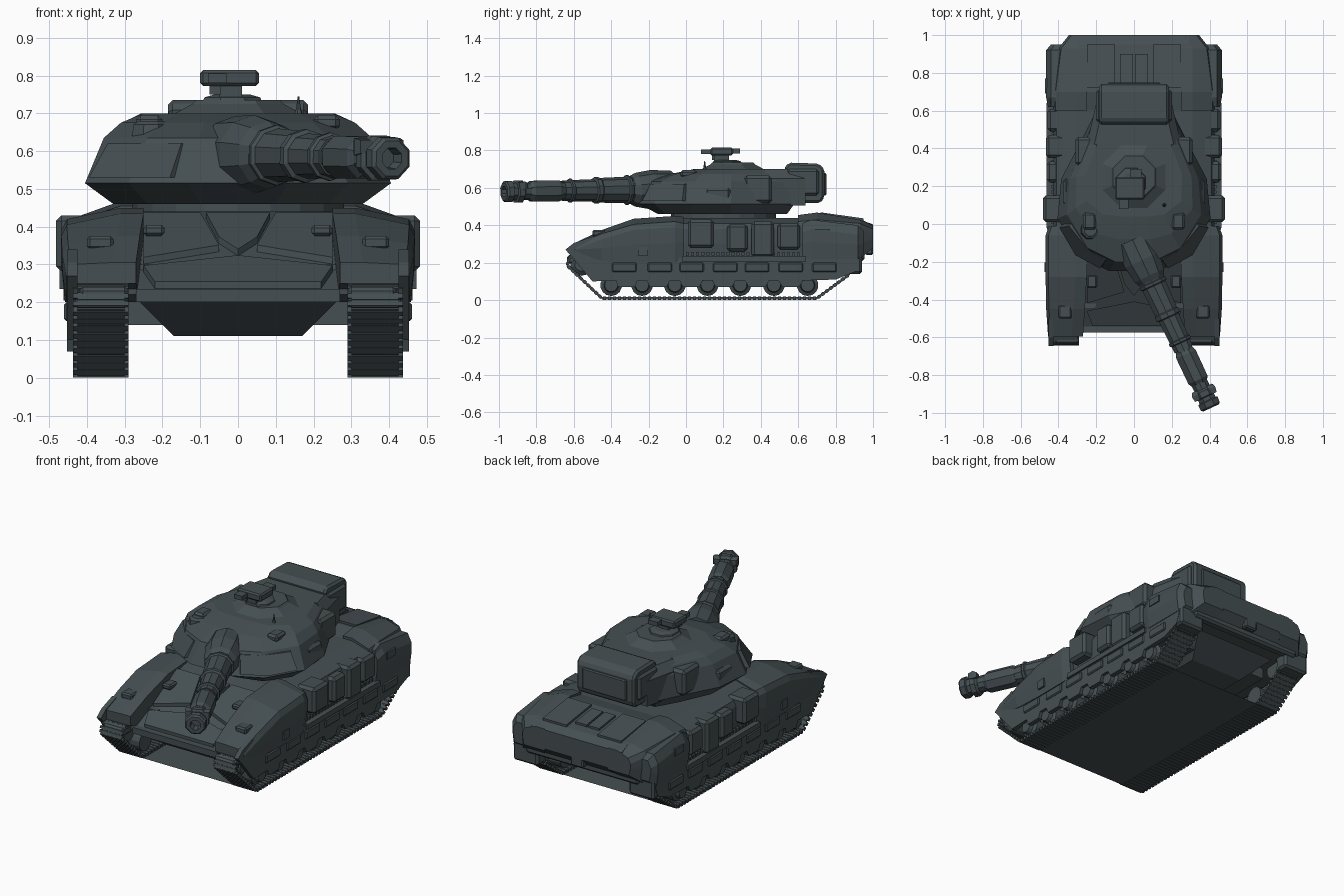
import bpy, bmesh, math
from mathutils import Vector

paint = bpy.data.materials.new("dark_slate_paint")
paint.diffuse_color = (0.060, 0.078, 0.085, 1)


def mesh(name, verts, faces, mirror=False, bevel=0):
    me = bpy.data.meshes.new(name)
    me.from_pydata([tuple(v) for v in verts], [], faces)
    bm = bmesh.new()
    bm.from_mesh(me)
    bmesh.ops.recalc_face_normals(bm, faces=bm.faces)
    bm.to_mesh(me)
    bm.free()
    me.materials.append(paint)
    ob = bpy.data.objects.new(name, me)
    bpy.context.collection.objects.link(ob)
    if bevel:
        m = ob.modifiers.new("chamfer", 'BEVEL')
        m.width, m.segments = bevel, 1
    if mirror:
        ob.modifiers.new("mirror", 'MIRROR')
    return ob


def loft(name, rings, **kw):
    n, verts, faces = len(rings[0]), [p for r in rings for p in r], []
    for i in range(len(rings) - 1):
        for j in range(n):
            k = (j + 1) % n
            faces.append((i*n + j, i*n + k, i*n + n + k, i*n + n + j))
    faces += [tuple(range(n)), tuple(range(len(verts) - n, len(verts)))]
    return mesh(name, verts, faces, **kw)


def prism(name, yz, x0, x1, **kw):
    return loft(name, [[(x, y, z) for y, z in yz] for x in (x0, x1)], **kw)


def box(name, x0, x1, y0, y1, z0, z1, **kw):
    return prism(name, [(y0, z0), (y1, z0), (y1, z1), (y0, z1)], x0, x1, **kw)


def tube(name, p, d, prof, n=10, **kw):
    p, d = Vector(p), Vector(d).normalized()
    u = d.orthogonal().normalized() if abs(d.z) > .9 else d.cross(Vector((0, 0, 1))).normalized()
    w = d.cross(u)
    ang = [2*math.pi*(i + .5)/n for i in range(n)]
    return loft(name, [[p + d*t + (u*math.cos(a) + w*math.sin(a))*r for a in ang]
                       for t, r in prof], **kw)


# Hull
prism("hull_body", [(-.57, .22), (-.2, .42), (-.1, .44), (.6, .44), (.7, .46), (.95, .425),
                    (1, .40), (1, .29), (.93, .22), (.72, .2), (-.54, .2)], -.29, .29)
loft("hull_belly", [[(-w, y0, z), (w, y0, z), (w, y1, z), (-w, y1, z)] for w, y0, y1, z in
                    [(.17, -.43, .70, .11), (.26, -.55, .86, .2)]])
box("hull_side_wall", .2, .29, -.45, .75, .14, .3, mirror=True)
box("nose_beam", -.27, .27, -.575, -.53, .2, .235)
mesh("underside_plate", [(-.42, -.45, .003), (.42, -.45, .003), (.42, .70, .003), (-.42, .70, .003)],
     [(3, 2, 1, 0)])
loft("lower_nose_panel", [[(-w, y, z), (w, y, z), (w, y + .03, z), (-w, y + .03, z)]
                          for w, y, z in [(.06, -.487, .16), (.08, -.548, .197)]])


def glacis(x, y, h):
    return (x, y, .22 + (y + .57)*.5405 + h)


# Glacis panels
for nm, pts, mir in [
        ("glacis_center_wedge", [(-.085, -.2), (.085, -.2), (.05, -.32), (0, -.38), (-.05, -.32)], False),
        ("glacis_wing_panel", [(.10, -.2), (.25, -.2), (.25, -.42), (.05, -.36)], True),
        ("glacis_lower_panel", [(.0, -.41), (.25, -.46), (.22, -.54), (0, -.54)], True)]:
    loft(nm, [[glacis(x, y, h) for x, y in pts] for h in (-.02, .018)], mirror=mir)
box("headlight", .195, .25, -.34, -.27, .375, .405, mirror=True, bevel=.008)


# Fenders: cross-sections along the length (y, inner x, outer x, bottom, shoulder, top)
def fender(name, secs):
    loft(name, [[(a, y, b), (a, y, t), (a + .06, y, t), (o - .015, y, s + .01),
                 (o, y, s - .02), (o, y, (s + b)/2), (o - .01, y, b)] for y, a, o, b, s, t in secs],
         mirror=True)


fender("front_fender", [(-.595, .27, .455, .25, .29, .305), (-.45, .26, .465, .21, .345, .375),
                        (-.28, .25, .468, .2, .395, .435), (-.06, .25, .468, .2, .41, .45),
                        (-.01, .25, .45, .22, .40, .445)])
fender("middle_sponson", [(-.03, .25, .425, .2, .40, .44), (.64, .25, .425, .2, .40, .44)])
fender("rear_sponson", [(.60, .25, .43, .2, .41, .455), (.70, .25, .43, .2, .42, .468),
                        (.93, .25, .40, .22, .40, .43), (1.0, .2, .345, .28, .37, .405)])
fender("rear_side_pod", [(.62, .38, .455, .23, .38, .41), (.67, .38, .465, .22, .40, .43),
                         (.92, .38, .465, .22, .37, .40), (.95, .36, .44, .25, .35, .37)])

# Side boxes and plates
for i, (y0, y1, z0, z1, xo) in enumerate([(.01, .15, .28, .43, .482), (.22, .33, .26, .405, .462),
                                          (.35, .47, .23, .42, .466), (.49, .61, .27, .41, .458)]):
    box(f"side_box_{i+1}", .36, xo, y0, y1, z0, z1, mirror=True, bevel=.015)
box("side_hatch", .45, .473, -.255, -.205, .235, .285, mirror=True)
box("rear_pod_plate", .45, .471, .69, .77, .34, .38, mirror=True)
box("sponson_rail", .40, .462, -.02, .64, .205, .235, mirror=True)
box("fender_step", .29, .42, -.635, -.55, .195, .24, mirror=True, bevel=.01)
box("fender_lamp", .33, .40, -.50, -.43, .34, .375, mirror=True, bevel=.008)
prism("fender_front_cheek", [(-.645, .27), (-.60, .22), (-.50, .2), (-.50, .34), (-.60, .305)],
      .425, .452, mirror=True)

# Skirt with a stepped lower edge between the wheels
wheels = [-.40, -.235, -.06, .115, .29, .47, .65]
edge = [(-.605, .225), (-.50, .10)]
for a, b in zip(wheels, wheels[1:]):
    m = (a + b)/2
    edge += [(a + .025, .105), (m - .045, .07), (m + .045, .07), (b - .025, .105)]
edge += [(.80, .11), (.90, .15), (.93, .23)]
prism("side_skirt", edge, .425, .452, mirror=True)
for i, y in enumerate([-.33, -.14, .03, .21, .38, .56, .74]):
    box(f"skirt_panel_{i+1}", .44, .460, y - .065, y + .065, .15, .2, mirror=True, bevel=.006)

# Running gear
for i, y in enumerate(wheels):
    tube(f"road_wheel_{i+1}", (.31, y, .08), (1, 0, 0),
         [(0, .058), (.095, .058), (.105, .04), (.125, .035)], 14, mirror=True)
for nm, y, z in [("front_idler", -.56, .19), ("rear_sprocket", .82, .185)]:
    tube(nm, (.31, y, z), (1, 0, 0), [(0, .06), (.10, .06), (.12, .035)], 14, mirror=True)

# Tracks: links laid along a closed path
path = [Vector((0, y, z)) for y, z in [(-.45, .010), (.70, .010), (.87, .135), (.885, .2), (.83, .245),
                                      (-.57, .25), (-.625, .225), (-.635, .185)]]
verts, faces = [], []
for a, b in zip(path, path[1:] + path[:1]):
    d = b - a
    n = max(1, round(d.length/.027))
    step = d/n
    up = Vector((0, -d.z, d.y)).normalized()*.009
    for k in range(n):
        c = a + step*(k + .5)
        for x0, x1, s, hh in [(.30, .425, .49, .7), (.29, .437, .30, 1)]:
            q = len(verts)
            for x in (x0, x1):
                for u, v in [(-1, -1), (1, -1), (1, 1), (-1, 1)]:
                    verts.append(c + step*s*u + up*hh*v + Vector((x, 0, 0)))
            faces += [tuple(q + i for i in f) for f in
                      [(0, 1, 2, 3), (4, 5, 6, 7), (0, 1, 5, 4), (1, 2, 6, 5), (2, 3, 7, 6), (3, 0, 4, 7)]]
mesh("track", verts, faces, mirror=True)

# Rear deck and back plate
for nm, x0, x1, y0, y1 in [("deck_grille", .005, .075, .75, .90), ("deck_panel", .10, .25, .72, .95)]:
    prism(nm, [(y, .46 - (y - .70)*.14 + h) for y, h in [(y0, -.01), (y1, -.01), (y1, .012), (y0, .012)]],
          x0, x1, mirror=True)
box("tail_light", .20, .29, .97, 1.0, .31, .345, mirror=True, bevel=.006)
box("tow_block", -.04, .04, .96, 1.0, .24, .33, bevel=.008)
box("rear_bumper", -.36, .36, .90, .955, .21, .29, bevel=.012)
box("rear_mudguard", .29, .45, .86, .94, .14, .26, mirror=True, bevel=.012)

# Turret: half outlines at rising heights
levels = [(.46, [(.10, -.15), (.24, -.11), (.33, .02), (.33, .24), (.25, .42), (.18, .54)]),
          (.515, [(.13, -.25), (.29, -.17), (.405, .03), (.385, .24), (.285, .43), (.21, .58)]),
          (.635, [(.10, -.20), (.24, -.13), (.355, .05), (.34, .24), (.26, .43), (.20, .58)]),
          (.675, [(.09, -.08), (.20, -.05), (.31, .08), (.305, .25), (.235, .42), (.18, .57)]),
          (.70, [(.07, .04), (.16, .05), (.25, .12), (.255, .26), (.20, .41), (.15, .55)])]
loft("turret_shell", [[(x, y, z) for x, y in h] + [(-x, y, z) for x, y in reversed(h)] for z, h in levels])
tube("turret_ring", (0, .2, .42), (0, 0, 1), [(0, .28), (.05, .28)], 20)
loft("turret_cheek_plate", [[(x + o, y - o, z) for x, y, z in
     [(.17, -.225, .53), (.30, -.155, .53), (.385, -.01, .53), (.335, .0, .62), (.235, -.125, .62), (.14, -.18, .62)]]
     for o in (-.02, .010)], mirror=True)
box("turret_side_box", .29, .375, .10, .24, .52, .60, mirror=True, bevel=.015)
box("turret_rear_box", .20, .31, .31, .46, .52, .665, mirror=True, bevel=.015)
box("roof_sight", .20, .27, -.03, .06, .655, .695, mirror=True, bevel=.012)
tube("loader_hatch", (-.23, -.03, .64), (0, 0, 1), [(0, .055), (.03, .05), (.04, .035)], 8)

# Turret bustle
loft("bustle_neck", [[(-w, y, .505), (w, y, .505), (w, y, .65), (w - .04, y, .70), (-w + .04, y, .70), (-w, y, .65)]
                     for w, y in [(.25, .42), (.20, .64)]])
prism("bustle_rack", [(.60, .52), (.72, .52), (.74, .55), (.74, .70), (.71, .73), (.55, .735), (.52, .70), (.58, .66)],
      -.185, .185, bevel=.012)
box("bustle_back_panel", -.14, .14, .73, .75, .56, .68, bevel=.006)
box("bustle_bracket", .14, .20, .54, .71, .56, .70, mirror=True, bevel=.012)

# Cupola and remote weapon station
tube("cupola_base", (0, .25, .69), (0, 0, 1), [(0, .20), (.035, .13), (.045, .12)], 8)
tube("cupola", (-.015, .22, .72), (0, 0, 1), [(0, .09), (.022, .08), (.03, .05)], 8)
box("station_stem", -.05, .01, .15, .23, .73, .78)
box("station_head", -.10, .055, .13, .25, .772, .815, bevel=.008)
box("station_barrel_block", -.08, -.03, .08, .14, .78, .805)
box("station_rear_block", -.02, .04, .24, .29, .785, .81)
box("station_sensor", -.075, -.045, .14, .18, .75, .78)
tube("antenna", (.16, .10, .69), (0, 0, 1), [(0, .014), (.02, .007), (.055, .002)], 6)

# Gun, turned toward the right front
base, aim = Vector((0, -.1, .592)), Vector((.423, -.906, -.012))
tube("gun_mantlet", base, aim, [(-.02, .10), (.10, .105), (.19, .090), (.22, .075)], 10)
tube("gun_barrel", base, aim, [(.15, .074), (.40, .066), (.40, .061), (.62, .055), (.62, .050), (.88, .046)], 10)
for i, (t, w, r) in enumerate([(.225, .02, .080), (.40, .03, .071), (.56, .02, .064)]):
    tube(f"barrel_band_{i+1}", base, aim, [(t, r - .01), (t + .006, r), (t + w, r), (t + w + .006, r - .01)], 10)
tube("bore_evacuator", base, aim, [(.63, .052), (.65, .061), (.80, .060), (.82, .048)], 8)
tube("muzzle_brake", base, aim, [(.855, .050), (.865, .064), (.895, .064), (.90, .050), (.92, .050),
                                 (.925, .061), (.955, .059), (.964, .050), (.964, .030), (.92, .026)], 8)
side = Vector((.906, .423, 0))
for s in (-1, 1):
    p = base + aim*.85 + side*.045*s + Vector((0, 0, .03))
    tube("muzzle_fin", p, aim, [(0, .02), (.02, .032), (.05, .025)], 4)
